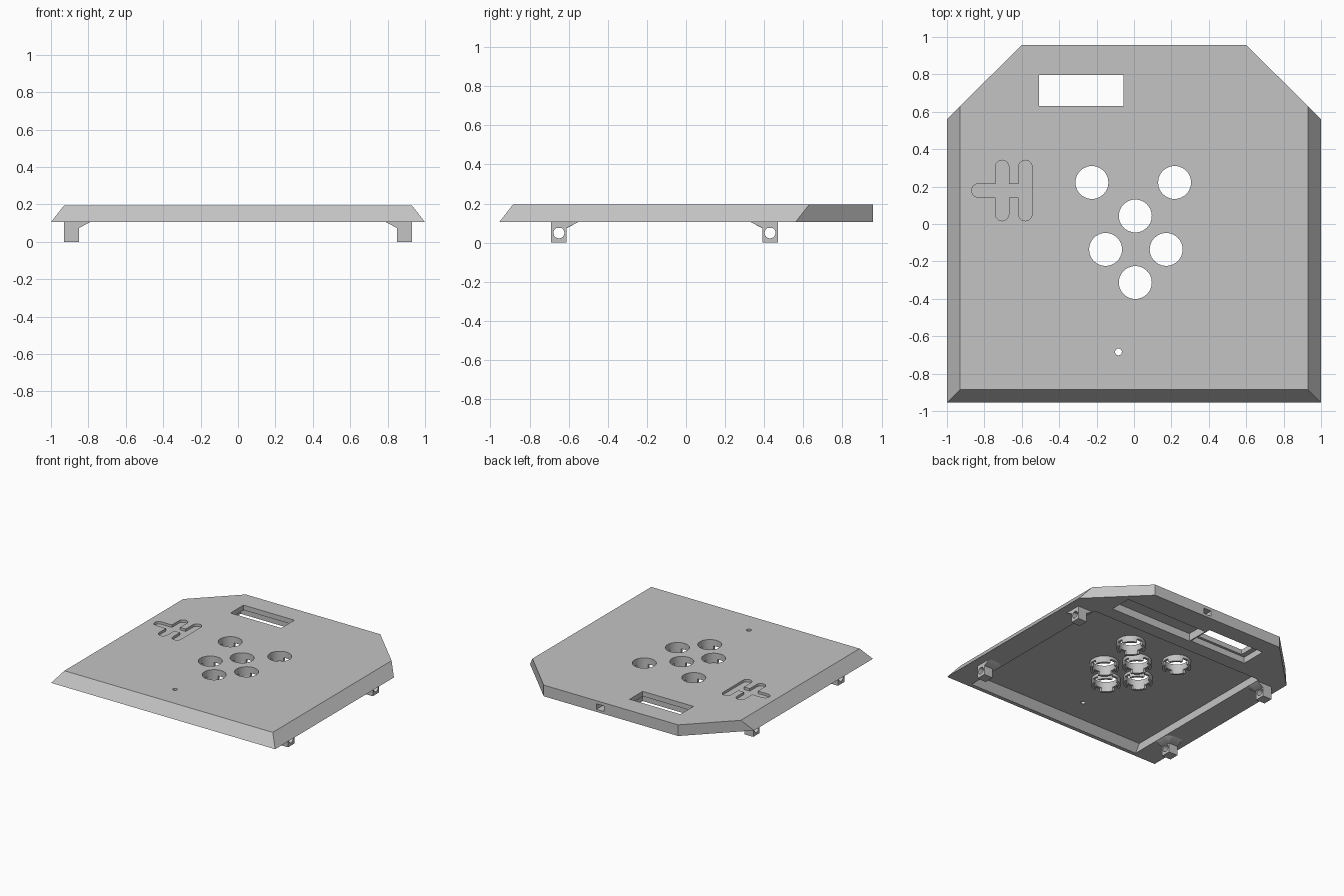
import bpy, bmesh
from math import pi, cos, sin
from mathutils import Matrix

if "Cube" in bpy.data.objects:
    bpy.data.objects.remove(bpy.data.objects["Cube"])

GREY = (0.55, 0.55, 0.55, 1)
grey = bpy.data.materials.new("plain grey")
grey.use_nodes = True
grey.diffuse_color = GREY
grey.node_tree.nodes["Principled BSDF"].inputs["Base Color"].default_value = GREY

BASE, TOP, CEILING = 0.105, 0.195, 0.168


def finish(name, bm):
    bmesh.ops.recalc_face_normals(bm, faces=bm.faces)
    mesh = bpy.data.meshes.new(name)
    bm.to_mesh(mesh)
    bm.free()
    mesh.materials.append(grey)
    ob = bpy.data.objects.new(name, mesh)
    bpy.context.scene.collection.objects.link(ob)
    return ob


def loft(name, lower, upper, z0, z1):
    """Solid between two outlines with the same number of points."""
    bm = bmesh.new()
    a = [bm.verts.new((x, y, z0)) for x, y in lower]
    b = [bm.verts.new((x, y, z1)) for x, y in upper]
    bm.faces.new(a[::-1])
    bm.faces.new(b)
    n = len(a)
    for i in range(n):
        j = (i + 1) % n
        bm.faces.new((a[i], a[j], b[j], b[i]))
    return finish(name, bm)


def rect(x0, x1, y0, y1):
    return [(x0, y0), (x1, y0), (x1, y1), (x0, y1)]


def box(name, x0, x1, y0, y1, z0, z1):
    return loft(name, rect(x0, x1, y0, y1), rect(x0, x1, y0, y1), z0, z1)


def arc(cx, cy, r, start, end, n):
    return [(cx + r * cos(start + (end - start) * i / n),
             cy + r * sin(start + (end - start) * i / n)) for i in range(n + 1)]


def disc(name, x, y, r, z0, z1, n=40):
    ring = arc(x, y, r, 0, 2 * pi, n)[:-1]
    return loft(name, ring, ring, z0, z1)


def cut(ob, cutters):
    """Subtract the cutters, bake the result and delete the cutters."""
    for c in cutters:
        c.hide_render = True
        m = ob.modifiers.new("cut", "BOOLEAN")
        m.operation, m.solver, m.object = "DIFFERENCE", "EXACT", c
    bpy.context.view_layer.update()
    deps = bpy.context.evaluated_depsgraph_get()
    mesh = bpy.data.meshes.new_from_object(ob.evaluated_get(deps))
    ob.modifiers.clear()
    ob.data = mesh
    for c in cutters:
        bpy.data.objects.remove(c)


# Cover plate with bevelled front and sides, and clipped back corners
s = 0.07
cover = loft("cover_plate",
             [(-1, -.955), (1, -.955), (1, .56), (.6, .957), (-.6, .957), (-1, .56)],
             [(s - 1, s - .955), (1 - s, s - .955), (1 - s, .56 + s),
              (.6, .957), (-.6, .957), (s - 1, .56 + s)], BASE, TOP)

# Hollow underside, with its front wall following the bevel
cut(cover, [loft("pocket", rect(-.79, .79, -.93, .49),
                 rect(-.79, .79, -.88, .49), BASE - .01, CEILING)])

# Electronics bay, display recess and cable slot
cut(cover, [box("bay", -.03, .71, .6, .78, 0, CEILING)])
cut(cover, [box("display_recess", -.55, -.04, .61, .82, 0, .155)])
cut(cover, [box("display_window", -.508, -.055, .63, .797, 0, 1)])
cut(cover, [box("cable_slot", .06, .13, .76, 1.1, .125, .17)])

# Button holes and the small indicator hole
buttons = [(-.225, .222), (.217, .222), (.007, .043),
           (-.152, -.136), (.172, -.136), (.007, -.313)]
cut(cover, [disc("hole", x, y, .088, 0, 1) for x, y in buttons]
    + [disc("indicator", -.083, -.684, .018, 0, 1, 24)])


# Shallow grooves: two rounded slots joined by a rounded bar
def slot(x0, y0, x1, y1, r):
    t = pi / 2 if x0 == x1 else 0
    outline = (arc(x1, y1, r, t - pi / 2, t + pi / 2, 12)
               + arc(x0, y0, r, t + pi / 2, t + 1.5 * pi, 12))
    return loft("groove", outline, outline, TOP - .02, 1)


for ends in ((-.705, .053, -.705, .305), (-.581, .053, -.581, .305),
             (-.832, .179, -.6, .179)):
    cut(cover, [slot(*ends, .036)])

parts = [cover]

# Notched collars under the button holes
for i, (x, y) in enumerate(buttons):
    collar = disc("button_collar_%d" % (i + 1), x, y, .107, .115, CEILING + .005)
    cut(collar, [disc("bore", x, y, .088, 0, 1)])
    for w, d in ((.2, .025), (.025, .2)):
        cut(collar, [box("notch", x - w, x + w, y - d, y + d, 0, .145)])
    parts.append(collar)

# Drilled feet with a flared inner corner
for sx, side in ((1, "left"), (-1, "right")):
    for yc, sy, end in ((-.65, 1, "front"), (.43, -1, "back")):
        name = "%s_%s_foot" % (end, side)
        foot = box(name, .85, .93, -.04, .04, 0, BASE + .004)
        hole = disc("bolt_hole", 0, 0, .028, -2, 2, 24)
        hole.data.transform(Matrix.Translation((0, 0, .05)) @ Matrix.Rotation(pi / 2, 4, "Y"))
        cut(foot, [hole])
        fan_low = [(.93, -.04), (.93, .04)] + arc(.85, .04, .002, pi / 2, pi, 10) + [(.848, -.04)]
        fan_top = [(.93, -.04), (.93, .1)] + arc(.85, .04, .06, pi / 2, pi, 10) + [(.79, -.04)]
        flare = loft(name + "_flare", fan_low, fan_top, .075, BASE + .001)
        for ob in (foot, flare):
            ob.data.transform(Matrix.Translation((0, yc, 0)) @ Matrix.Diagonal((sx, sy, 1, 1)))
            if sx * sy < 0:
                ob.data.flip_normals()
            parts.append(ob)

# Smooth round walls, keep corners sharp
bpy.ops.object.select_all(action="DESELECT")
for ob in parts:
    ob.select_set(True)
bpy.context.view_layer.objects.active = cover
bpy.ops.object.shade_smooth_by_angle(angle=pi / 6)
